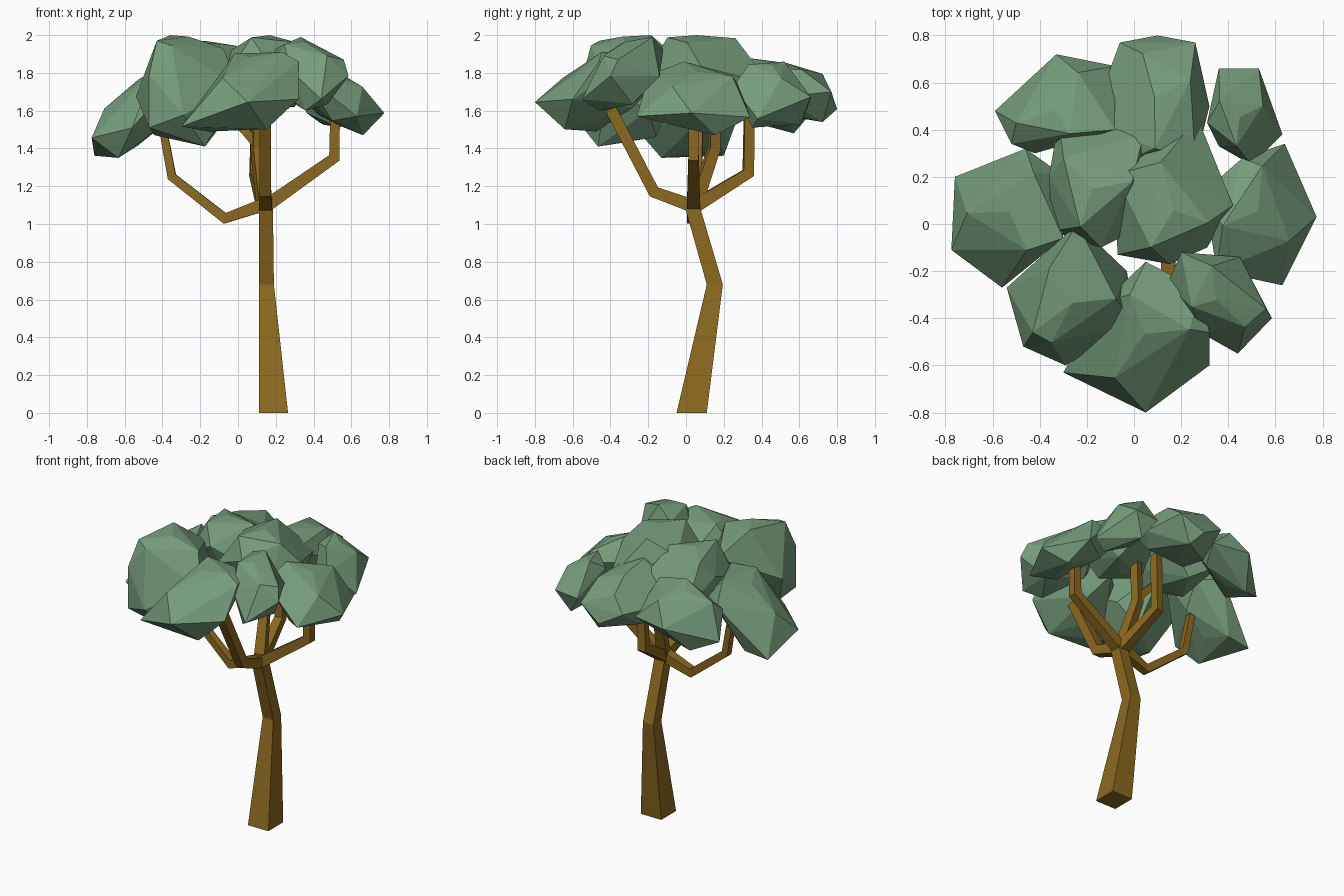
import bpy, bmesh
from mathutils import Vector

if "Cube" in bpy.data.objects:
    bpy.data.objects.remove(bpy.data.objects["Cube"])


def material(name, rgb):
    m = bpy.data.materials.new(name)
    m.diffuse_color = (*rgb, 1)
    m.use_nodes = True
    m.node_tree.nodes["Principled BSDF"].inputs["Base Color"].default_value = m.diffuse_color
    return m


BARK = material("bark", (0.26, 0.14, 0.014))
LEAF = material("leaf", (0.18, 0.335, 0.20))


def finish(name, bm, mat):
    bmesh.ops.recalc_face_normals(bm, faces=bm.faces)
    me = bpy.data.meshes.new(name)
    bm.to_mesh(me)
    bm.free()
    me.materials.append(mat)
    ob = bpy.data.objects.new(name, me)
    bpy.context.collection.objects.link(ob)
    return ob


def skin_rings(name, rings):
    bm = bmesh.new()
    vs = [[bm.verts.new(p) for p in r] for r in rings]
    for a, b in zip(vs, vs[1:]):
        for i in range(4):
            j = (i + 1) % 4
            bm.faces.new((a[i], a[j], b[j], b[i]))
    bm.faces.new(vs[0])
    bm.faces.new(vs[-1])
    return finish(name, bm, BARK)


def limb(name, pts, widths):
    """Square tube with mitred bends along a path."""
    pts = [Vector(p) for p in pts]
    run = pts[-1] - pts[0]
    side = Vector((-run.y, run.x, 0)).normalized()
    rings = []
    for i, (p, w) in enumerate(zip(pts, widths)):
        d0 = (p - pts[max(i - 1, 0)]).normalized()
        d1 = (pts[min(i + 1, len(pts) - 1)] - p).normalized()
        t = (d0 + d1).normalized()
        up = t.cross(side).normalized()
        cosb = max(0.6, t.dot(d1 if i == 0 else d0))
        s, u = side * w / 2, up * w / 2 / cosb
        rings.append([p + s + u, p - s + u, p - s - u, p + s - u])
    return skin_rings(name, rings)


def clump(name, z0, z1, tilt, outline, corners=()):
    """Faceted leaf mass: zigzag rim plus smaller top and bottom, tilted."""
    rim = [Vector((x, y, 0)) for x, y in outline]
    n = len(rim)
    c = sum(rim, Vector()) / n
    tilt = Vector((*tilt, 0))
    pts = []
    for i, p in enumerate(rim):
        mid = (p + rim[(i + 1) % n]) / 2
        sign = 1 if i % 2 else -1
        pts.append(p + Vector((0, 0, .05 * sign)))
        pts.append(c.lerp(mid, .75) + Vector((0, 0, .15 * sign)))
    pts += [c + Vector((0, 0, .17)), c - Vector((0, 0, .16))]
    pts = [p - Vector((0, 0, tilt.dot(p - c))) for p in pts]
    lo, hi = min(p.z for p in pts), max(p.z for p in pts)
    bm = bmesh.new()
    for p in pts:
        bm.verts.new((p.x, p.y, z0 + (z1 - z0) * (p.z - lo) / (hi - lo)))
    for p in corners:
        bm.verts.new(p)
    bmesh.ops.convex_hull(bm, input=bm.verts[:])
    bmesh.ops.delete(bm, geom=[v for v in bm.verts if not v.link_faces],
                     context='VERTS')
    finish("foliage_" + name, bm, LEAF)


# Trunk: horizontal square sections (x0, x1, y0, y1, z)
sections = [(.11, .265, -.05, .11, 0), (.11, .19, .11, .195, .68),
            (.11, .185, 0, .08, 1.07), (.12, .175, .01, .07, 1.15)]
skin_rings("trunk", [[(a, c, z), (b, c, z), (b, d, z), (a, d, z)]
                     for a, b, c, d, z in sections])

# Branches fanning out from the trunk top
limb("left_branch", [(.16, .04, 1.11), (-.07, .03, 1.03), (-.35, .06, 1.25),
                     (-.40, .07, 1.52)], [.07, .05, .045, .04])
limb("right_branch", [(.14, .04, 1.09), (.51, .04, 1.35), (.515, .04, 1.65)],
     [.07, .055, .05])
limb("front_branch", [(.145, .05, 1.09), (.145, -.17, 1.17), (.145, -.42, 1.65)],
     [.07, .06, .06])
limb("back_branch", [(.14, .04, 1.09), (.09, .33, 1.27), (.10, .335, 1.65)],
     [.07, .055, .05])
limb("middle_branch", [(.14, .04, 1.09), (.10, .15, 1.40), (.11, .15, 1.70)],
     [.07, .055, .05])
limb("middle_twig", [(.10, .15, 1.42), (.05, .15, 1.48), (-.06, .16, 1.60)],
     [.045, .045, .04])

# Foliage clumps: z range, tilt, outline seen from above, extra corners
clump("left", 1.35, 1.82, (-.7, 0),
      [(-.76, .20), (-.46, .32), (-.32, .22), (-.30, -.06), (-.56, -.27), (-.775, -.11)])
clump("back_left", 1.48, 1.86, (-.35, .3),
      [(-.59, .48), (-.33, .72), (-.08, .67), (-.08, .40), (-.42, .30), (-.52, .34)])
clump("back", 1.54, 1.88, (0, .25),
      [(-.19, .42), (-.06, .77), (.10, .80), (.26, .77), (.32, .50), (.26, .26), (-.08, .24)])
clump("back_right", 1.51, 1.86, (.5, .1),
      [(.36, .66), (.53, .66), (.63, .38), (.50, .25), (.36, .33), (.31, .43)])
clump("right", 1.47, 1.86, (.55, 0),
      [(.64, .34), (.775, .03), (.63, -.26), (.35, -.20), (.30, .14), (.46, .28)])
clump("centre", 1.62, 2.00, (.1, 0),
      [(.27, .45), (.42, .08), (.31, -.10), (.15, -.17), (-.07, -.13), (-.08, .21)])
clump("centre_left", 1.58, 1.97, (0, .1),
      [(-.32, .45), (.04, .38), (.06, .0), (-.14, -.10), (-.35, -.03), (-.36, .2)])
clump("front_left", 1.41, 2.00, (.1, -.1),
      [(-.54, -.27), (-.47, -.52), (-.29, -.60), (0, -.42), (-.03, -.20), (-.24, 0)],
      [(-.43, -.46, 1.97), (-.47, -.52, 1.51)])
clump("front", 1.49, 1.91, (-.2, -.3),
      [(.05, -.16), (.28, -.28), (.32, -.60), (.05, -.80), (-.30, -.63), (-.13, -.33)],
      [(.32, -.46, 1.86)])
clump("front_right", 1.60, 1.99, (.15, -.3),
      [(.14, -.26), (.20, -.12), (.45, -.14), (.585, -.40), (.44, -.55), (.28, -.46)],
      [(.56, -.36, 1.87)])
